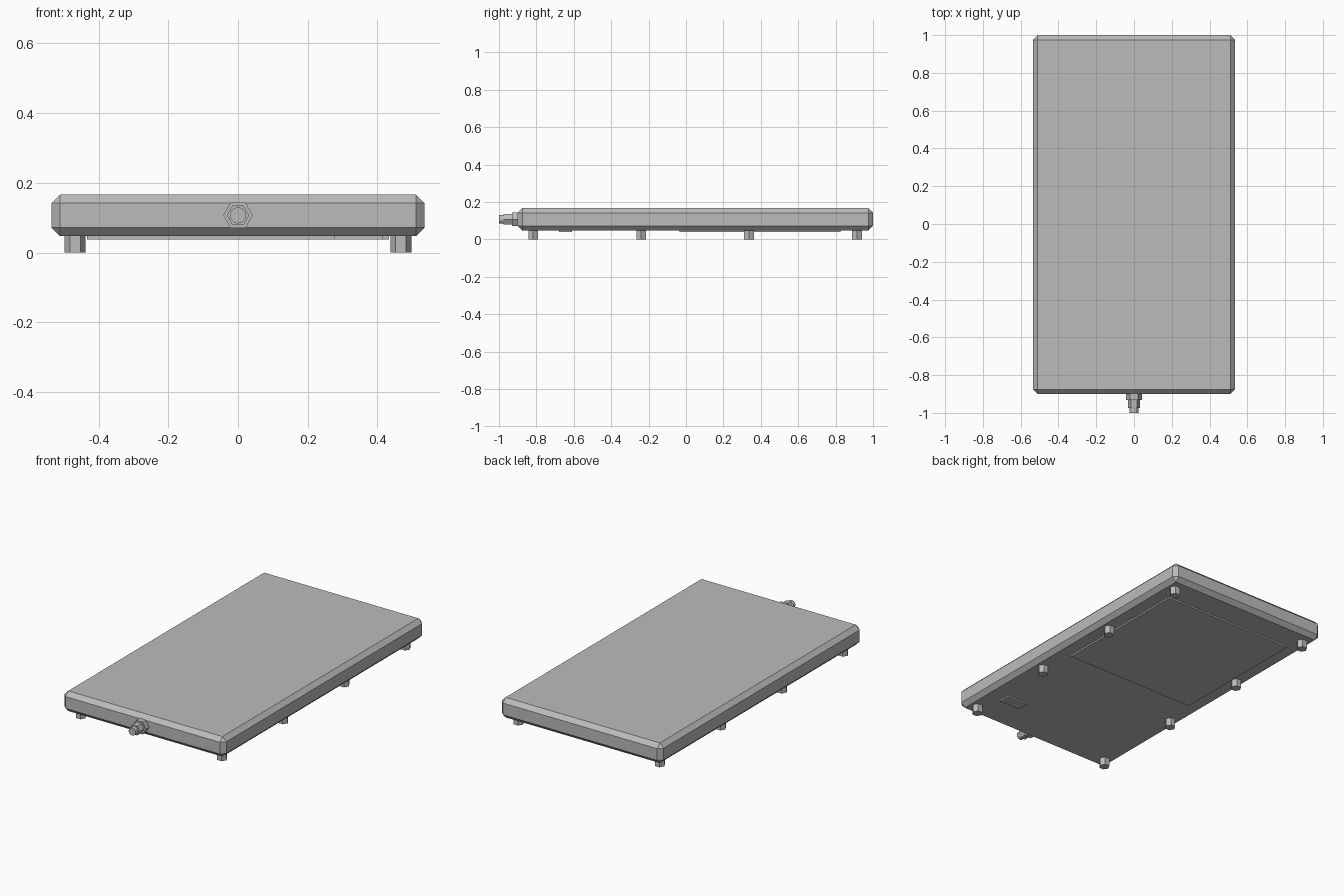
import bpy, bmesh, math
from mathutils import Matrix, Vector

if "Cube" in bpy.data.objects:
    bpy.data.objects.remove(bpy.data.objects["Cube"])

grey = bpy.data.materials.new("plain grey")
grey.diffuse_color = (0.5, 0.5, 0.5, 1)
grey.use_nodes = True
grey.node_tree.nodes["Principled BSDF"].inputs["Base Color"].default_value = grey.diffuse_color


def finish(name, bm):
    me = bpy.data.meshes.new(name)
    bm.to_mesh(me)
    bm.free()
    me.materials.append(grey)
    ob = bpy.data.objects.new(name, me)
    bpy.context.collection.objects.link(ob)
    return ob


def box(name, lo, hi, bevel=0):
    lo, hi = Vector(lo), Vector(hi)
    bm = bmesh.new()
    bmesh.ops.create_cube(bm, size=1, matrix=Matrix.Translation((lo + hi) / 2)
                          @ Matrix.Diagonal((*(hi - lo), 1)))
    if bevel:
        bmesh.ops.bevel(bm, geom=bm.edges[:], offset=bevel, segments=1,
                        profile=0.5, affect='EDGES')
    return finish(name, bm)


def prism(name, start, end, radius, sides):
    """Prism between two points, along z or y, with corners pointing to +-x."""
    start, end = Vector(start), Vector(end)
    d = end - start
    rot = Matrix.Rotation(math.pi / 2, 4, 'X') if abs(d.y) > abs(d.z) else Matrix()
    # find the turn that puts a corner on the x axis
    bm = bmesh.new()
    bmesh.ops.create_cone(bm, cap_ends=True, segments=sides, radius1=radius,
                          radius2=radius, depth=d.length)
    bm.verts.ensure_lookup_table()
    v = bm.verts[0].co
    turn = Matrix.Rotation(-math.atan2(v.y, v.x), 4, 'Z')
    bm.transform(Matrix.Translation((start + end) / 2) @ rot @ turn)
    return finish(name, bm)


# Chamfered slab body
box("body", (-0.535, -0.9, 0.047), (0.535, 1.0, 0.167), 0.025)

# Thin plates under the body
box("large_bottom_plate", (-0.433, -0.036, 0.038), (0.433, 0.825, 0.049))
box("small_bottom_plate", (0.276, -0.68, 0.038), (0.416, -0.61, 0.049))

# Two rows of four hexagonal feet
for side, sx in (("left", -1), ("right", 1)):
    for i in range(4):
        x, y = 0.467 * sx, -0.817 + 0.577 * i
        prism(f"{side}_foot_{i + 1}", (x, y, 0), (x, y, 0.05), 0.03, 6)

# Stepped connector on the front
zc = 0.107
prism("connector_nut", (0, -0.89, zc), (0, -0.931, zc), 0.0425, 6)
prism("connector_barrel", (0, -0.92, zc), (0, -0.975, zc), 0.032, 6)
prism("connector_tip", (0, -0.965, zc), (0, -1.0, zc), 0.0235, 12)
